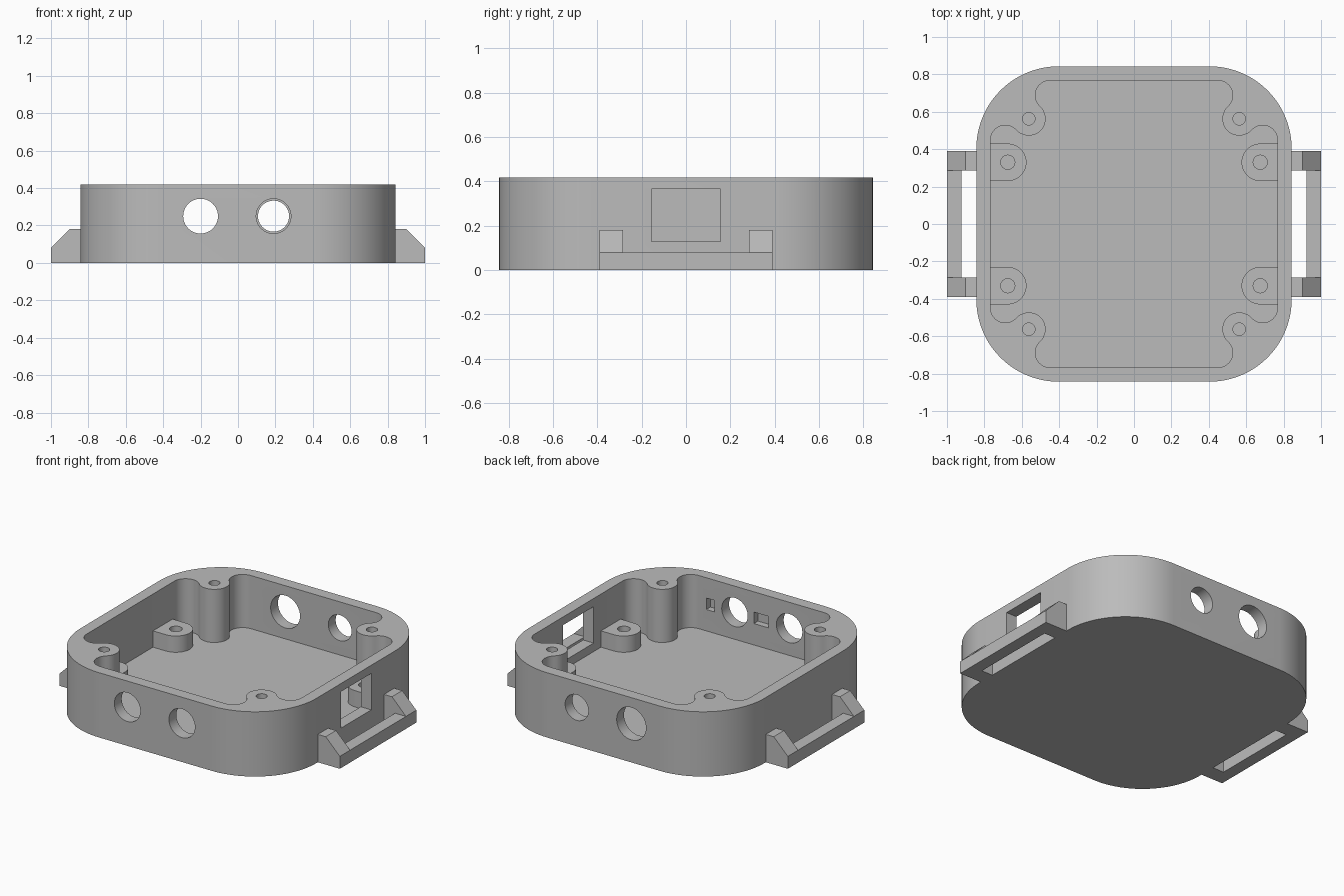
import bpy, bmesh
from math import radians, cos, sin, atan2, sqrt, degrees
from mathutils import Vector

if "Cube" in bpy.data.objects:
    bpy.data.objects.remove(bpy.data.objects["Cube"], do_unlink=True)

grey = bpy.data.materials.new("plain grey")
grey.use_nodes = True
colour = (0.5, 0.5, 0.5, 1)
grey.diffuse_color = colour
grey.node_tree.nodes["Principled BSDF"].inputs["Base Color"].default_value = colour

HALF, INNER, HEIGHT, FLOOR = 0.843, 0.768, 0.418, 0.075
SIGNS = (-1, 1)


def arc(cx, cy, r, a0, a1, n):
    return [(cx + r * cos(radians(a0 + (a1 - a0) * i / n)),
             cy + r * sin(radians(a0 + (a1 - a0) * i / n))) for i in range(n + 1)]


def circle(cx, cy, r, n=40):
    return arc(cx, cy, r, 0, 360, n)[:-1]


def rect(x0, x1, y0, y1):
    return [(x0, y0), (x1, y0), (x1, y1), (x0, y1)]


def four_corners(quarter):
    """Turn a corner path into a closed outline with four equal corners."""
    pts = list(quarter)
    for _ in range(3):
        quarter = [(-y, x) for x, y in quarter]
        pts += quarter
    return pts


def prism(name, outline, lo, hi, axis="z"):
    """Extrude a 2D outline along an axis."""
    place = {"x": lambda a, b, c: (c, a, b),
             "y": lambda a, b, c: (a, c, b),
             "z": lambda a, b, c: (a, b, c)}[axis]
    bm = bmesh.new()
    face = bm.faces.new([bm.verts.new(place(a, b, lo)) for a, b in outline])
    ext = bmesh.ops.extrude_face_region(bm, geom=[face])
    top = [v for v in ext["geom"] if isinstance(v, bmesh.types.BMVert)]
    bmesh.ops.translate(bm, verts=top, vec=Vector(place(0, 0, hi - lo)))
    bmesh.ops.recalc_face_normals(bm, faces=bm.faces)
    mesh = bpy.data.meshes.new(name)
    bm.to_mesh(mesh)
    bm.free()
    mesh.materials.append(grey)
    ob = bpy.data.objects.new(name, mesh)
    bpy.context.scene.collection.objects.link(ob)
    return ob


def activate(ob):
    bpy.ops.object.select_all(action="DESELECT")
    ob.select_set(True)
    bpy.context.view_layer.objects.active = ob


def combine(ob, tool, operation="DIFFERENCE"):
    """Apply a boolean and remove its tool object."""
    mod = ob.modifiers.new("cut", "BOOLEAN")
    mod.operation, mod.solver, mod.object = operation, "EXACT", tool
    activate(ob)
    bpy.ops.object.modifier_apply(modifier=mod.name)
    bpy.data.objects.remove(tool, do_unlink=True)


def smooth(ob):
    activate(ob)
    bpy.ops.object.shade_smooth_by_angle(angle=radians(30))


# Case: rounded square block
R = 0.44
case = prism("case", four_corners(arc(HALF - R, HALF - R, R, 0, 90, 24)), 0, HEIGHT)

# Cavity: each corner wraps around a screw post with a fillet on both sides
post, post_r, fillet = 0.5625, 0.09, 0.08
far = INNER - fillet
near = post - sqrt((post_r + fillet) ** 2 - (far - post) ** 2)
turn = degrees(atan2(near - post, far - post))
corner = (arc(far, near, fillet, 0, 180 + turn, 12)
          + arc(post, post, post_r, 360 + turn, 90 - turn, 20)[1:-1]
          + arc(near, far, fillet, -90 - turn, 90, 12))
combine(case, prism("cavity", four_corners(corner), FLOOR, 0.6))

# Screw holes in the posts
for sx in SIGNS:
    for sy in SIGNS:
        combine(case, prism("post_hole", circle(sx * post, sy * post, 0.033, 24), 0.15, 0.6))

# Round ports through the front and back walls
for x, r, side in ((-0.2, 0.093, -1), (0.19, 0.093, -1), (-0.2, 0.105, 1), (0.19, 0.083, 1)):
    combine(case, prism("port", circle(x, 0.25, r), side * 0.7, side * 0.95, "y"))

# Shallow pockets on the inside of the front wall
for x, w in ((0.363, 0.03), (0, 0.053)):
    combine(case, prism("pocket", rect(x - w, x + w, 0.213, 0.287), -0.81, -0.72, "y"))

# Square window in the side wall
combine(case, prism("window", rect(-0.155, 0.155, 0.13, 0.365), 0.7, 0.95, "x"))
smooth(case)

# Mounting bosses: half-round pads against the side walls
for sx in SIGNS:
    for sy in SIGNS:
        cx, cy = sx * 0.675, sy * 0.33
        pad = [(sx * x, cy + y) for x, y in
               [(INNER + 0.005, -0.1)] + arc(0.675, 0, 0.1, 270, 90, 20) + [(INNER + 0.005, 0.1)]]
        boss = prism("mounting_boss", pad, FLOOR - 0.005, 0.18)
        combine(boss, prism("boss_hole", circle(cx, cy, 0.038, 24), 0.09, 0.3))
        smooth(boss)

# Strap loops: two chamfered lugs joined by a bar on each side
for sx, side in ((-1, "right"), (1, "left")):
    lug = [(sx * x, z) for x, z in
           ((0.84, 0), (1, 0), (1, 0.08), (0.9, 0.18), (0.84, 0.18))]
    loop = prism(side + "_strap_loop", lug, -0.39, -0.285, "y")
    combine(loop, prism("lug", lug, 0.285, 0.39, "y"), "UNION")
    bar = rect(*sorted((sx * 0.922, sx)), 0, 0.08)
    combine(loop, prism("bar", bar, -0.3, 0.3, "y"), "UNION")
